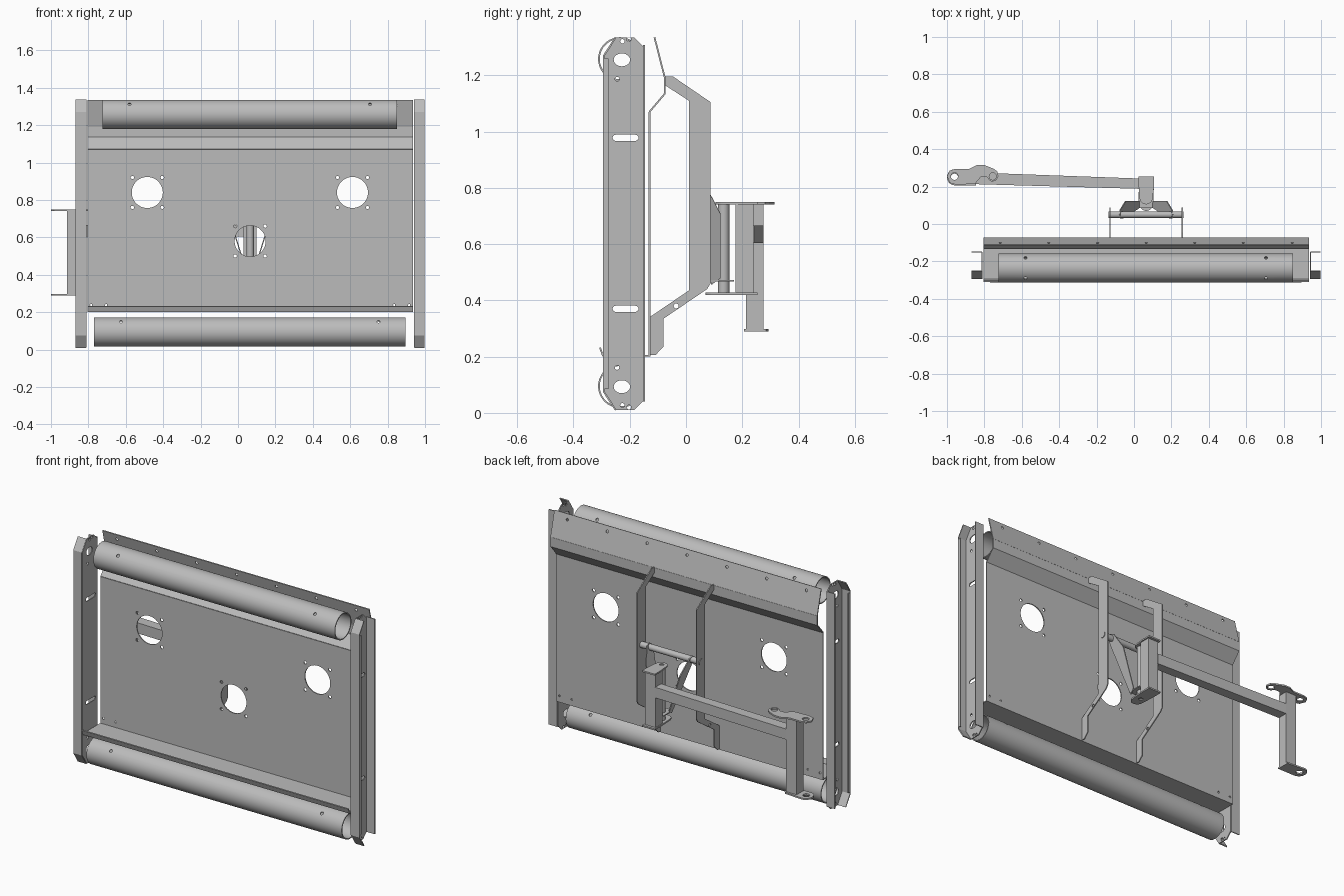
import bpy, bmesh, math
from mathutils import Matrix, Vector

cube = bpy.data.objects.get("Cube")
if cube:
    bpy.data.objects.remove(cube)

steel = bpy.data.materials.new("grey_steel")
steel.use_nodes = True
GREY = (0.5, 0.5, 0.5, 1)
steel.diffuse_color = GREY
steel.node_tree.nodes["Principled BSDF"].inputs["Base Color"].default_value = GREY

X, Y, Z = Vector((1, 0, 0)), Vector((0, 1, 0)), Vector((0, 0, 1))
MID = 0.065          # symmetry plane of the panel
T = 0.006            # sheet thickness


def circle(cx, cy, r, n=32, ry=None):
    ry = ry or r
    return [(cx + r * math.cos(2 * math.pi * i / n), cy + ry * math.sin(2 * math.pi * i / n)) for i in range(n)]


def slot(cx, cy, half, r):
    arc = [math.pi * (i / 8 - 0.5) for i in range(9)]
    right = [(cx + half - r + r * math.cos(a), cy + r * math.sin(a)) for a in arc]
    return right + [(2 * cx - x, 2 * cy - y) for x, y in right]


def rect(x0, y0, x1, y1):
    return [(x0, y0), (x1, y0), (x1, y1), (x0, y1)]


def bake(ob):
    """Replace an object by its evaluated mesh."""
    bpy.context.view_layer.update()
    ev = ob.evaluated_get(bpy.context.evaluated_depsgraph_get())
    me = bpy.data.meshes.new_from_object(ev)
    name, mat = ob.name, ob.matrix_world.copy()
    bpy.data.objects.remove(ob)
    bm = bmesh.new()
    bm.from_mesh(me)
    bmesh.ops.remove_doubles(bm, verts=bm.verts, dist=0.00002)
    bmesh.ops.recalc_face_normals(bm, faces=bm.faces)
    bm.to_mesh(me)
    bm.free()
    me.materials.clear()
    me.materials.append(steel)
    for p in me.polygons:
        p.use_smooth = False
    new = bpy.data.objects.new(name, me)
    new.name = name
    new.matrix_world = mat
    bpy.context.collection.objects.link(new)
    return new


def plate(name, outline, holes=(), origin=(0, 0, 0), u=X, v=Y, t=T):
    """Flat outline with holes, thickened about its plane."""
    cu = bpy.data.curves.new(name, "CURVE")
    cu.dimensions, cu.fill_mode, cu.extrude = "2D", "BOTH", t / 2
    for pts in [outline, *holes]:
        sp = cu.splines.new("POLY")
        sp.points.add(len(pts) - 1)
        for p, (a, b) in zip(sp.points, pts):
            p.co = (a, b, 0, 1)
        sp.use_cyclic_u = True
    ob = bpy.data.objects.new(name, cu)
    bpy.context.collection.objects.link(ob)
    m = Matrix((u, v, u.cross(v))).transposed().to_4x4()
    m.translation = Vector(origin)
    ob.matrix_world = m
    return bake(ob)


def strip(name, path, x0, x1, t=T):
    """Bent sheet: a y-z path swept along x."""
    me = bpy.data.meshes.new(name)
    verts = [(x, y, z) for y, z in path for x in (x0, x1)]
    me.from_pydata(verts, [], [(2 * i, 2 * i + 1, 2 * i + 3, 2 * i + 2) for i in range(len(path) - 1)])
    ob = bpy.data.objects.new(name, me)
    bpy.context.collection.objects.link(ob)
    mod = ob.modifiers.new("thickness", "SOLIDIFY")
    mod.thickness, mod.offset, mod.use_even_offset = t, 0, True
    return bake(ob)


# Main panel: holed wall, bent top, tilted top rim, bottom shelf with lip
L, R = MID - 0.87, MID + 0.87
holes = []
for cx, cz in ((-0.485, 0.84), (0.612, 0.84), (MID, 0.58)):
    holes.append(circle(cx, cz, 0.083, 48))
    holes += [circle(cx + a, cz + b, 0.009, 12) for a in (-0.08, 0.08) for b in (-0.08, 0.08)]
holes += [circle(MID + s * d, 0.238, 0.006, 10) for s in (-1, 1) for d in (0.77, 0.85)]
plate("panel_wall", rect(L, 0.2, R, 1.07), holes, (0, -0.13, 0), X, Z)
strip("panel_bend", [(-0.13, 1.07), (-0.075, 1.135), (-0.075, 1.19)], L, R)
tilt = Vector((0, -0.037, 0.145))
rim_holes = [circle(MID + 0.26 * i, 0.118, 0.008, 12) for i in range(-3, 4)]
plate("panel_rim", rect(L, 0, R, tilt.length), rim_holes, (0, -0.075, 1.19), X, tilt.normalized())
strip("panel_shelf", [(-0.13, 0.203), (-0.295, 0.203), (-0.306, 0.232)], L, R)

# Side channels
web = [(-0.293, 0.075), (-0.25, 0.01), (-0.185, 0.01), (-0.15, 0.045)]
web += [(y, 1.345 - z) for y, z in reversed(web)]
cuts = [slot(-0.215, z, 0.046, 0.011) for z in (0.37, 0.978)]
for z, s in ((0.093, 1), (1.255, -1)):
    cuts.append(circle(-0.228, z, 0.029, 24, 0.023))
    for y, dz in ((-0.245, 0.068), (-0.226, -0.066), (-0.203, -0.073)):
        cuts.append(circle(y, z + s * dz, 0.008, 12))
for side, s in (("right", -1), ("left", 1)):
    inner, outer = MID + s * 0.878, MID + s * 0.933
    plate(side + "_channel_web", web, cuts, (inner, 0, 0), Y, Z)
    strip(side + "_channel_front", [(-0.25, 1.335), (-0.292, 1.27), (-0.292, 0.075), (-0.25, 0.01)], inner, outer)
    strip(side + "_channel_back", [(-0.149, 0.04), (-0.149, 1.308)], inner, outer)
    plate(side + "_channel_lip", rect(-0.293, 0.085, -0.275, 1.26), (), (outer - s * T / 2, 0, 0), Y, Z)

# Hollow rollers with drilled holes
round_parts = []
for name, z, length, hole_d in (("top_roller", 1.258, 1.575, 0.643), ("bottom_roller", 0.095, 1.665, 0.688)):
    ob = plate(name, circle(0, 0, 0.0775, 64), [circle(0, 0, 0.0715, 64)], (0.0625, -0.235, z), Y, Z, length)
    bm = bmesh.new()
    for dx in (-hole_d, hole_d):
        for s in (-1, 1):
            d = Vector((0, s, 1)).normalized()
            m = Matrix.Translation(Vector((0.0625 + dx, -0.235, z)) + d * 0.075) @ d.to_track_quat("Z", "Y").to_matrix().to_4x4()
            bmesh.ops.create_cone(bm, cap_ends=True, segments=12, radius1=0.009, radius2=0.009, depth=0.04, matrix=m)
    me = bpy.data.meshes.new("drill")
    bm.to_mesh(me)
    bm.free()
    drill = bpy.data.objects.new("drill", me)
    drill.hide_render = True
    bpy.context.collection.objects.link(drill)
    mod = ob.modifiers.new("holes", "BOOLEAN")
    mod.operation, mod.object = "DIFFERENCE", drill
    ob = bake(ob)
    bpy.data.objects.remove(drill)
    round_parts.append(ob)

# Rear bracket arms and cross bar
arm = [(-0.075, 1.195), (-0.045, 1.195), (0.087, 1.105), (0.087, 0.46), (0.075, 0.44), (-0.08, 0.335),
       (-0.08, 0.235), (-0.108, 0.206), (-0.127, 0.206), (-0.127, 0.342), (0.01, 0.435), (0.01, 1.11), (-0.075, 1.165)]
for side, s in (("right", -1), ("left", 1)):
    plate(side + "_bracket_arm", arm, [circle(-0.035, 0.38, 0.009, 12)], (MID + s * 0.193, 0, 0), Y, Z)
round_parts.append(plate("cross_bar", circle(0, 0, 0.018), (), (MID, 0.05, 0.785), Y, Z, 0.4))

# V struts between cross bar and hinge
strut = [(0.03, -0.01), (0.05, -0.025), (0.075, -0.015), (0.122, 0.08), (0.122, 0.32), (0.09, 0.345), (0.08, 0.3), (0.03, 0.03)]
for side, s in (("right", -1), ("left", 1)):
    down = Vector((-s * 0.1, 0, -0.32)).normalized()
    plate(side + "_strut", strut, (), (MID + s * 0.135, 0, 0.785), Y, down)
plate("strut_foot", rect(0.025, 0.085, 0.105, 0.17), (), (0, 0, 0.47))

# Hinge: pin, post and end plates
round_parts.append(plate("hinge_pin", circle(MID, 0.134, 0.02), (), (0, 0, 0.585), t=0.32))
plate("hinge_post", rect(0.03, 0.176, 0.1, 0.24), (), (0, 0, 0.585), t=0.32)
for name, z, y in (("hinge_top_plate", 0.745, 0.105), ("hinge_bottom_plate", 0.423, 0.07)):
    tongue = [(MID + 0.035 * math.cos(a), y + 0.035 + 0.035 * math.sin(a))
              for a in (math.pi * (1 + i / 12) for i in range(13))]
    plate(name, tongue + [(0.107, 0.2), (0.107, 0.255), (0.025, 0.255), (0.025, 0.2)],
          [circle(MID, 0.134, 0.012, 20)], (0, 0, z), t=0.009)

# Swing arm and its end post
plate("swing_arm", [(0.035, 0.188), (0.035, 0.243), (-0.846, 0.275), (-0.846, 0.213)], (), (0, 0, 0.635), t=0.062)
plate("end_post", rect(-0.915, 0.213, -0.846, 0.275), (), (0, 0, 0.52), t=0.448)
hook = [(-0.985, 0.285), (-0.955, 0.295), (-0.88, 0.295), (-0.84, 0.315), (-0.8, 0.315), (-0.75, 0.295),
        (-0.73, 0.28), (-0.725, 0.255), (-0.735, 0.235), (-0.76, 0.225), (-0.775, 0.235), (-0.785, 0.25),
        (-0.82, 0.25), (-0.85, 0.215), (-0.95, 0.21), (-0.985, 0.22), (-1, 0.255)]
plate("hook_plate", hook, [circle(x, 0.255, 0.019, 24) for x in (-0.96, -0.755)], (0, 0, 0.745), t=0.009)
foot = [(-0.96 + 0.04 * math.cos(a), 0.25 + 0.043 * math.sin(a))
        for a in (math.pi * (0.5 + i / 12) for i in range(13))]
plate("end_foot_plate", foot + [(-0.846, 0.207), (-0.846, 0.285)], [circle(-0.96, 0.25, 0.019, 24)], (0, 0, 0.293), t=0.009)

# Smooth the round parts
bpy.ops.object.select_all(action="DESELECT")
for ob in round_parts:
    ob.select_set(True)
bpy.context.view_layer.objects.active = round_parts[0]
bpy.ops.object.shade_smooth_by_angle(angle=math.radians(30))
